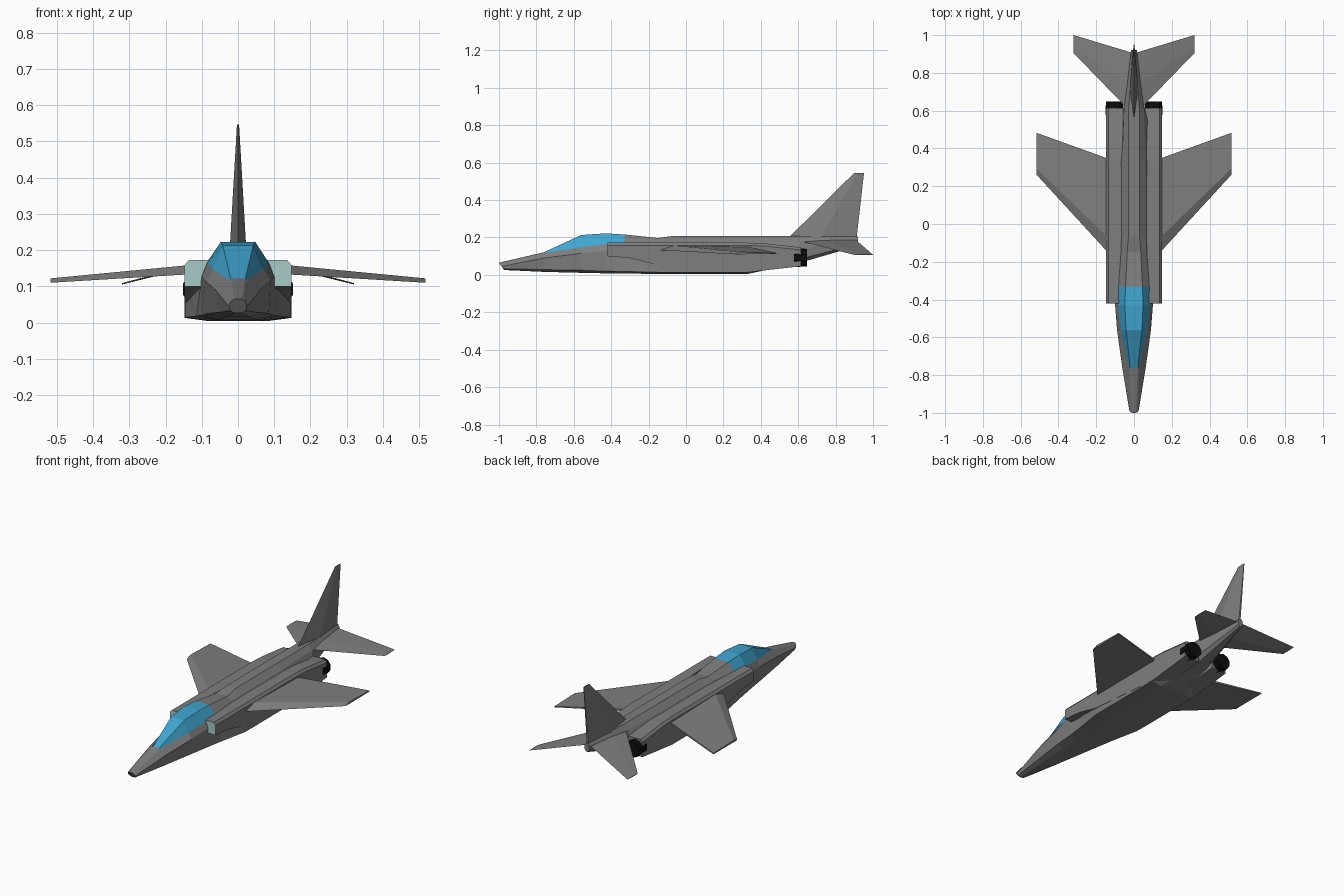
import bpy, bmesh, math
from mathutils import Matrix

cube = bpy.data.objects.get("Cube")
if cube:
    bpy.data.objects.remove(cube, do_unlink=True)


def material(name, rgb):
    m = bpy.data.materials.new(name)
    m.use_nodes = True
    m.diffuse_color = (*rgb, 1)
    bsdf = next(n for n in m.node_tree.nodes if n.type == 'BSDF_PRINCIPLED')
    bsdf.inputs["Base Color"].default_value = (*rgb, 1)
    return m


GREY = material("airframe grey", (0.21, 0.21, 0.21))
BLUE = material("canopy blue", (0.05, 0.38, 0.64))
TEAL = material("intake pale teal", (0.38, 0.60, 0.57))
BLACK = material("nozzle black", (0.004, 0.004, 0.004))


def finish(name, bm, mats, mirror=False):
    """Turn a bmesh into a flat shaded object, optionally mirrored across x."""
    bmesh.ops.recalc_face_normals(bm, faces=bm.faces)
    mesh = bpy.data.meshes.new(name)
    bm.to_mesh(mesh)
    bm.free()
    for m in mats:
        mesh.materials.append(m)
    ob = bpy.data.objects.new(name, mesh)
    bpy.context.collection.objects.link(ob)
    if mirror:
        mod = ob.modifiers.new("Mirror", 'MIRROR')
        mod.use_mirror_merge = False
    return ob


def loft(name, rings, mats=(GREY,), rule=None, cap_mat=0, mirror=False):
    """Skin closed rings; rule(section, side) gives the material index."""
    bm = bmesh.new()
    vs = [[bm.verts.new(p) for p in ring] for ring in rings]
    n = len(vs[0])
    for i in range(len(vs) - 1):
        for j in range(n):
            k = (j + 1) % n
            f = bm.faces.new((vs[i][j], vs[i][k], vs[i + 1][k], vs[i + 1][j]))
            f.material_index = rule(i, j) if rule else 0
    bm.faces.new(vs[0]).material_index = cap_mat
    bm.faces.new(vs[-1])
    return finish(name, bm, mats, mirror)


# Fuselage: half sections (x, z) from keel to spine, mirrored into full rings
sections = [
    (-1.00, [(.010, .026), (.021, .033), (.025, .045), (.020, .058), (.010, .065)]),
    (-.76, [(.030, .016), (.055, .028), (.062, .090), (.026, .118), (.020, .121)]),
    (-.56, [(.045, .011), (.085, .025), (.090, .115), (.070, .148), (.042, .213)]),
    (-.43, [(.055, .008), (.100, .020), (.100, .127), (.085, .165), (.048, .222)]),
    (-.33, [(.060, .007), (.115, .018), (.102, .125), (.083, .170), (.045, .216)]),
    (-.15, [(.075, .005), (.146, .014), (.146, .060), (.065, .178), (.036, .197)]),
    (-.07, [(.080, .004), (.147, .013), (.147, .060), (.062, .178), (.030, .208)]),
    (.33, [(.080, .005), (.147, .014), (.146, .060), (.062, .180), (.030, .209)]),
    (.61, [(.030, .065), (.055, .085), (.058, .140), (.052, .178), (.028, .208)]),
    (.92, [(.006, .155), (.014, .165), (.016, .180), (.014, .192), (.008, .204)]),
]
rings = []
for y, half in sections:
    full = half + [(-x, z) for x, z in reversed(half)]
    # the nose tip leans back towards its underside
    rings.append([(x, y + ((.065 - z) * .7 if y == -1 else 0), z) for x, z in full])
loft("fuselage_and_canopy", rings, (GREY, BLUE),
     lambda i, j: int(1 <= i <= 3 and 3 <= j <= 5))

# Engine nacelles with pale intake faces: y, inner x, top z, bottom z
nacelle = [(-.42, .078, .172, .100), (-.30, .070, .172, .090), (-.16, .055, .172, .055),
           (.33, .045, .172, .014), (.42, .045, .168, .024), (.615, .050, .147, .046)]
loft("engine_nacelles",
     [[(xi, y, zt), (.136, y, zt), (.148, y, zt - .014), (.148, y, zb), (xi, y, zb)]
      for y, xi, zt, zb in nacelle],
     (GREY, TEAL), cap_mat=1, mirror=True)

# Exhaust nozzles
bm = bmesh.new()
bmesh.ops.create_cone(bm, cap_ends=True, segments=10, radius1=.047, radius2=.050, depth=.07,
                      matrix=Matrix.Translation((.104, .613, .092))
                      @ Matrix.Rotation(math.pi / 2, 4, 'X'))
finish("exhaust_nozzles", bm, (BLACK,), mirror=True)

# Swept wings with a bevelled leading edge, drooping to the tips
loft("wings", [
    [(.12, -.17, .134), (.12, -.09, .160), (.12, .34, .150), (.12, .34, .138)],
    [(.517, .262, .110), (.517, .295, .122), (.517, .483, .117), (.517, .483, .111)],
], mirror=True)

# Tailplanes
loft("tailplanes", [
    [(.005, .58, .188), (.005, .72, .193), (.005, .905, .190), (.005, .72, .184)],
    [(.32, .905, .106), (.32, .94, .109), (.32, 1.0, .107), (.32, .94, .105)],
], mirror=True)

# Tail fin with a lozenge section
loft("tail_fin", [
    [(0, .55, .200), (.023, .72, .200), (.006, .912, .195), (-.006, .912, .195), (-.023, .72, .200)],
    [(0, .90, .546), (.003, .92, .546), (.001, .952, .546), (-.001, .952, .546), (-.003, .92, .546)],
])
